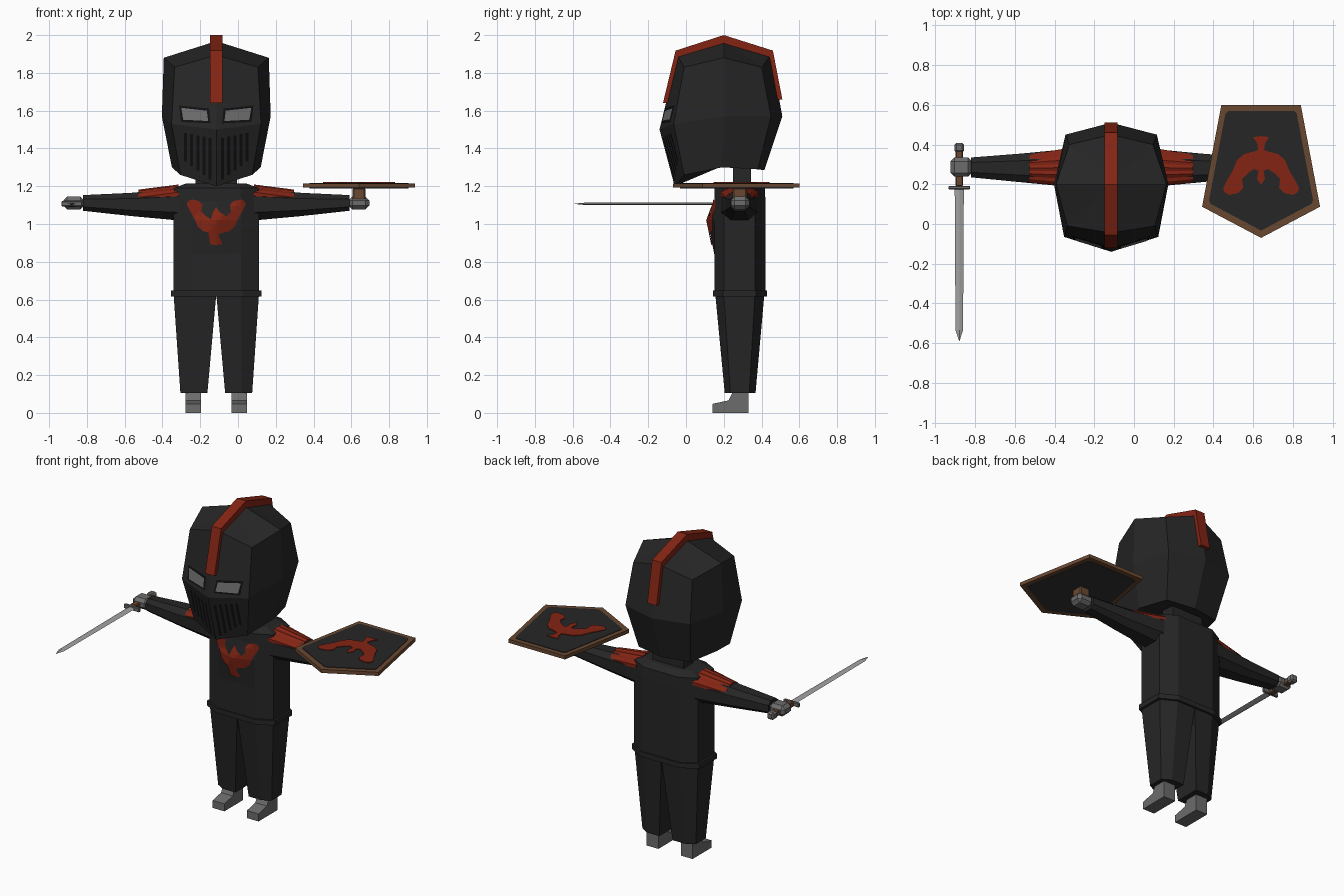
import bpy, bmesh, math
from mathutils import Vector
from mathutils.bvhtree import BVHTree

if "Cube" in bpy.data.objects:
    bpy.data.objects.remove(bpy.data.objects["Cube"])

CX, CY = -0.115, 0.283          # body centre line


def material(name, r, g, b):
    m = bpy.data.materials.new(name)
    m.diffuse_color = (r, g, b, 1)
    m.use_nodes = True
    m.node_tree.nodes["Principled BSDF"].inputs["Base Color"].default_value = m.diffuse_color
    return m


BLACK = material("black_armour", 0.019, 0.019, 0.019)
DARK = material("slot_black", 0.005, 0.005, 0.005)
RED = material("red", 0.23, 0.018, 0.007)
BROWN = material("brown_wood", 0.14, 0.065, 0.03)
GREY = material("grey_steel", 0.15, 0.15, 0.15)
BLADE = material("bright_steel", 0.36, 0.36, 0.36)
CHARCOAL = material("charcoal", 0.034, 0.034, 0.034)


def finish(name, bm, mat):
    bmesh.ops.recalc_face_normals(bm, faces=bm.faces)
    me = bpy.data.meshes.new(name)
    bm.to_mesh(me)
    bm.free()
    me.materials.append(mat)
    ob = bpy.data.objects.new(name, me)
    bpy.context.collection.objects.link(ob)
    return ob


def loft(name, rings, mat):
    """Bridge equal-length rings of points and cap both ends."""
    bm = bmesh.new()
    vs = [[bm.verts.new(p) for p in ring] for ring in rings]
    n = len(vs[0])
    for a, b in zip(vs, vs[1:]):
        for i in range(n):
            j = (i + 1) % n
            bm.faces.new((a[i], a[j], b[j], b[i]))
    bm.faces.new(vs[0])
    bm.faces.new(vs[-1])
    return finish(name, bm, mat)


def octagon(x0, x1, y0, y1, c=0.3):
    """Chamfered rectangle outline."""
    dx, dy = (x1 - x0) * c, (y1 - y0) * c
    return [(x0 + dx, y0), (x1 - dx, y0), (x1, y0 + dy), (x1, y1 - dy),
            (x1 - dx, y1), (x0 + dx, y1), (x0, y1 - dy), (x0, y0 + dy)]


def box(name, x, y, z, mat, c=0.0):
    """Box from (low, high) ranges, chamfered along its edges when c > 0."""
    bm = bmesh.new()
    bmesh.ops.create_cube(bm, size=1)
    for v in bm.verts:
        v.co = [lo + (k + 0.5) * (hi - lo) for k, (lo, hi) in zip(v.co, (x, y, z))]
    if c:
        bmesh.ops.bevel(bm, geom=bm.edges[:], offset=c, segments=1, affect='EDGES')
    return finish(name, bm, mat)


def plate(name, outline, ob, gap, mat):
    """Lay a flat (x, z) outline over the front of an object."""
    bm0 = bmesh.new()
    bm0.from_mesh(ob.data)
    tree = BVHTree.FromBMesh(bm0)
    bm = bmesh.new()
    bm.faces.new([bm.verts.new((x, 0, z)) for x, z in outline])
    bmesh.ops.triangulate(bm, faces=bm.faces[:])
    cuts = [((CX + 0.026 * i, 0, 0), (1, 0, 0)) for i in range(-10, 11)]
    cuts += [((0, 0, 0.87 + 0.025 * i), (0, 0, 1)) for i in range(32)]
    for co, no in cuts:
        bmesh.ops.bisect_plane(bm, geom=bm.verts[:] + bm.edges[:] + bm.faces[:],
                               plane_co=co, plane_no=no)
    for v in bm.verts:
        hit = tree.ray_cast(Vector((v.co.x, -2, v.co.z)), Vector((0, 1, 0)))[0]
        v.co.y = (hit.y if hit else 0.15) - gap
    bm0.free()
    return finish(name, bm, mat)


# Helmet: half outlines as (x, y, z), from front centre to back centre
def helmet_ring(half):
    return [(CX + x, y, z) for x, y, z in half] + \
           [(CX - x, y, z) for x, y, z in half[-2:0:-1]]


top = [(0, -.045, 1.895), (.22, -.01, 1.83), (.278, .2, 1.88), (.21, .40, 1.83), (0, .45, 1.895)]
mid = [(0, -.14, 1.50), (.237, -.065, 1.53), (.288, .2, 1.57), (.23, .45, 1.57), (0, .51, 1.57)]
low = [(0, -.06, 1.20), (.19, -.01, 1.26), (.235, .19, 1.30), (.185, .38, 1.29), (0, .415, 1.285)]
bm = bmesh.new()
rings = [[bm.verts.new(p) for p in helmet_ring(h)] for h in (low, mid, top)]
for a, b in zip(rings, rings[1:]):
    for i in range(8):
        bm.faces.new((a[i], a[(i + 1) % 8], b[(i + 1) % 8], b[i]))
for ring, p in ((rings[0], (CX, .2, 1.31)), (rings[2], (CX, .2, 1.968))):
    apex = bm.verts.new(p)
    for i in range(8):
        bm.faces.new((ring[i], ring[(i + 1) % 8], apex))
helmet = finish("helmet", bm, BLACK)

# Crest strip running over the helmet
path = [((-.095, 1.64), (-.122, 1.64)), ((-.025, 1.88), (-.055, 1.918)), ((.2, 1.94), (.2, 2.0)),
        ((.43, 1.88), (.46, 1.918)), ((.48, 1.66), (.51, 1.66))]
loft("crest", [[(CX - .033, *i), (CX + .033, *i), (CX + .033, *o), (CX - .033, *o)]
               for i, o in path], RED)

# Eye openings and breathing slots
for s in (-1, 1):
    for name, g, gap, mat in (("eye_frame", .012, .004, DARK), ("eye", 0, .008, GREY)):
        plate(name, [(CX + s * x, z) for x, z in
                     ((.043 - g, 1.545 - g), (.175 + g, 1.552 - g),
                      (.185 + g, 1.615 + g), (.05 - g, 1.60 + g))], helmet, gap, mat)
    for i in range(5):
        x, zt, zb = .034 + .032 * i, 1.455 + .007 * i, 1.235 + .024 * i
        plate("visor_slot", [(CX + s * (x + d), z) for d, z in
                             ((-.008, zb), (.008, zb), (.008, zt), (-.008, zt))],
              helmet, .003, DARK)

box("neck", (CX - .11, CX + .11), (.25, .345), (1.17, 1.33), BLACK)


# Torso with a chest ridge
def torso_ring(z, bulge, k=1.0, grow=0.0):
    half = [(0, .15 - bulge), (.13, .15), (.227, .2), (.227, .365), (.13, .42), (0, .42)]
    pts = half + [(-x, y) for x, y in half[-2:0:-1]]
    f = k + grow
    return [(CX + x * f, CY + (y - CY) * f, z) for x, y in pts]


torso = loft("torso", [torso_ring(.62, 0), torso_ring(.84, 0), torso_ring(1.02, .037),
                       torso_ring(1.12, 0), torso_ring(1.19, 0, .99), torso_ring(1.215, 0, .7)], BLACK)
loft("belt", [torso_ring(.615, 0, 1.06), torso_ring(.647, 0, 1.06)], BLACK)

# Bird emblem, half outline from tail to head, used on chest and shield
bird = [(0, -34), (8, -33), (4, -27), (3, -20), (9, -18), (17, -16), (24, -10), (29, 2),
        (34, 10), (38, 18), (37, 22), (32, 25), (23, 23), (18, 18), (19, 9), (13, 3), (7, -1),
        (2.5, 1), (4, 9), (0, 15)]
bird += [(-x, y) for x, y in bird[-2:0:-1]]
plate("chest_emblem", [(CX + x * .0041, 1.028 + y * .0041) for x, y in bird], torso, .006, RED)

# Limbs
for s in (-1, 1):
    def X(x):
        return CX + s * x

    # Leg
    hi = [(0, .155), (.13, .155), (.226, .2), (.226, .365), (.13, .415), (0, .415)]
    lo = [(.047, .205), (.135, .205), (.19, .235), (.19, .335), (.135, .368), (.047, .368)]
    loft("leg", [[(X(x), y, .63) for x, y in hi], [(X(x), y, .105) for x, y in lo]], BLACK)
    # Foot
    foot = [(.14, 0), (.14, .048), (.225, .066), (.25, .115), (.33, .115), (.33, 0)]
    loft("foot", [[(X(x), y, z) for y, z in foot] for x in (.08, .163)], GREY)
    # Arm
    arm = [(.19, .185, .38, 1.018, 1.19), (.45, .21, .355, 1.042, 1.165),
           (.705, .235, .335, 1.07, 1.153)]
    loft("arm", [[(X(x), y, z) for y, z in octagon(*r, .25)] for x, *r in arm], BLACK)
    # Shoulder guard: five fanned ridged strips
    for i in range(5):
        def edge(t, x, y0, y1, z):
            y = y0 + (y1 - y0) * t
            return (X(x), y, z - .035 * abs(2 * t - 1) ** 2)
        ring = []
        for x, y0, y1, z in ((.20, .185, .385, 1.203), (.412, .212, .35, 1.176)):
            a, b, c = (edge((i + d) / 5, x, y0, y1, z) for d in (0, .5, 1))
            b = (b[0], b[1], b[2] + .006)
            ring.append([a, b, c, (c[0], c[1], c[2] - .02), (a[0], a[1], a[2] - .02)])
        loft("shoulder_strip", ring, RED)
    # Hand
    box("hand", sorted((X(.70), X(.81))), (.238, .335), (1.077, 1.145), GREY, .02)

# Sword held in one hand, pointing forward
SX, SZ = -.88, 1.107


def sword_ring(y, w, h):
    return [(SX - w, y, SZ), (SX, y, SZ - h), (SX + w, y, SZ), (SX, y, SZ + h)]


loft("blade", [sword_ring(.18, .023, .007), sword_ring(-.535, .019, .006),
               sword_ring(-.59, .001, .001)], BLADE)
box("sword_guard", (SX - .055, SX + .055), (.175, .192), (SZ - .014, SZ + .014), GREY, .004)
box("sword_grip", (SX - .019, SX + .019), (.19, .37), (SZ - .018, SZ + .018), BROWN, .005)
box("pommel", (SX - .024, SX + .024), (.36, .408), (SZ - .024, SZ + .024), GREY, .01)

# Shield lying flat above the other hand
HX = .64
rim = [(-.2, .6), (.2, .6), (.297, .087), (0, -.07), (-.297, .087)]
inner = [(-.165, .57), (.165, .57), (.18, .555), (.262, .12), (.255, .102),
         (0, -.033), (-.255, .102), (-.262, .12), (-.18, .555)]
loft("shield_rim", [[(HX + x, y, z) for x, y in rim] for z in (1.192, 1.215)], BROWN)
for name, z0, z1, mat in (("shield_face", 1.212, 1.218, BLACK), ("shield_back", 1.189, 1.195, CHARCOAL)):
    loft(name, [[(HX + x, y, z) for x, y in inner] for z in (z0, z1)], mat)
loft("shield_emblem", [[(HX + x / 199, .272 - y / 199, z) for x, y in bird]
                       for z in (1.216, 1.222)], RED)
box("shield_handle", (.605, .675), (.245, .322), (1.105, 1.192), BROWN, .008)
